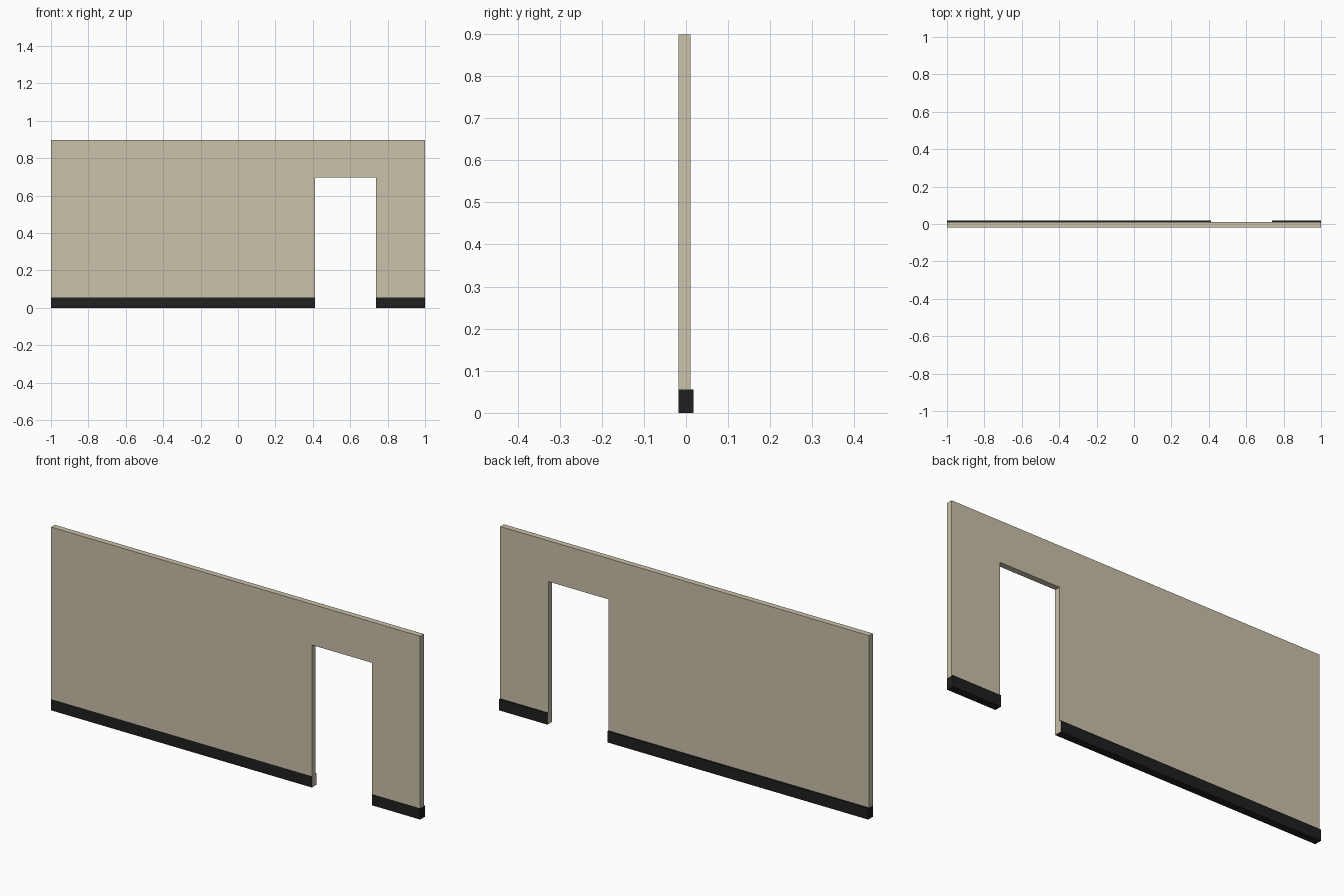
import bpy, bmesh

if "Cube" in bpy.data.objects:
    bpy.data.objects.remove(bpy.data.objects["Cube"])

# Main dimensions
FRONT, WALL_BACK, BACK = -0.018, 0.0105, 0.018
HEIGHT, BAND = 0.898, 0.055
DOOR_L, DOOR_R, DOOR_TOP = 0.413, 0.738, 0.698


def material(name, rgb):
    m = bpy.data.materials.new(name)
    m.diffuse_color = (*rgb, 1)
    m.use_nodes = True
    m.node_tree.nodes["Principled BSDF"].inputs["Base Color"].default_value = m.diffuse_color
    return m


MATS = [material("beige", (0.578, 0.533, 0.397)),
        material("near_black", (0.014, 0.014, 0.015))]


def slab(name, outline, y0, y1):
    """Extrude an x-z outline from y0 to y1; colour the low band dark, doorway sides beige."""
    bm = bmesh.new()
    face = bm.faces.new([bm.verts.new((x, y0, z)) for x, z in outline])
    out = bmesh.ops.extrude_face_region(bm, geom=[face])["geom"]
    verts = [v for v in out if isinstance(v, bmesh.types.BMVert)]
    bmesh.ops.translate(bm, vec=(0, y1 - y0, 0), verts=verts)
    bmesh.ops.bisect_plane(bm, geom=bm.verts[:] + bm.edges[:] + bm.faces[:],
                           plane_co=(0, 0, BAND), plane_no=(0, 0, 1))
    bmesh.ops.recalc_face_normals(bm, faces=bm.faces[:])
    for f in bm.faces:
        c = f.calc_center_median()
        jamb = abs(f.normal.x) > 0.9 and abs(c.x) < 0.99
        f.material_index = int(c.z < BAND + 0.001 and not jamb)
    mesh = bpy.data.meshes.new(name)
    bm.to_mesh(mesh)
    bm.free()
    for m in MATS:
        mesh.materials.append(m)
    obj = bpy.data.objects.new(name, mesh)
    bpy.context.collection.objects.link(obj)


# Wall with a doorway, painted band along the foot
slab("wall", [(-1, 0), (DOOR_L, 0), (DOOR_L, DOOR_TOP), (DOOR_R, DOOR_TOP),
              (DOOR_R, 0), (1, 0), (1, HEIGHT), (-1, HEIGHT)], FRONT, WALL_BACK)

# Raised skirting boards on the back, either side of the doorway
for name, a, b in (("skirting_long", -1, DOOR_L), ("skirting_short", DOOR_R, 1)):
    slab(name, [(a, 0), (b, 0), (b, BAND), (a, BAND)], WALL_BACK, BACK)
